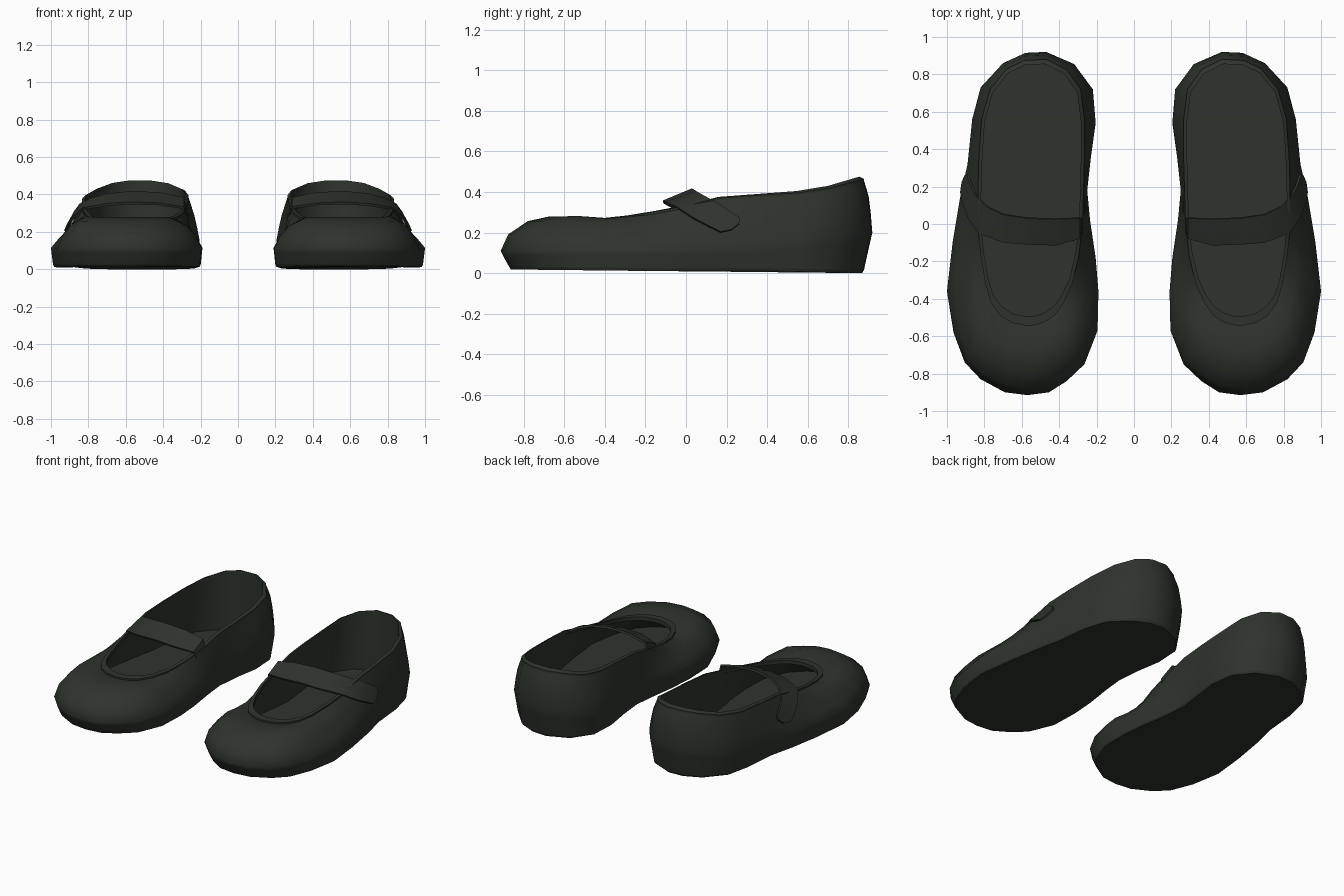
import bpy
import bmesh
from mathutils import Vector

old = bpy.data.objects.get("Cube")
if old:
    bpy.data.objects.remove(old, do_unlink=True)

leather = bpy.data.materials.new("dark green leather")
leather.use_nodes = True
colour = (0.027, 0.034, 0.026, 1)
leather.diffuse_color = colour
bsdf = leather.node_tree.nodes["Principled BSDF"]
bsdf.inputs["Base Color"].default_value = colour
bsdf.inputs["Roughness"].default_value = 0.7


def interp(value, table):
    """Piecewise linear lookup in a list of (position, result) pairs."""
    if value <= table[0][0]:
        return table[0][1]
    for (a, va), (b, vb) in zip(table, table[1:]):
        if value <= b:
            return va + (vb - va) * (value - a) / (b - a)
    return table[-1][1]


def finish(name, bm, sharp):
    """Turn a bmesh into a shaded object, mirrored to make the pair."""
    bmesh.ops.recalc_face_normals(bm, faces=bm.faces)
    mesh = bpy.data.meshes.new(name)
    bm.to_mesh(mesh)
    bm.free()
    mesh.materials.append(leather)
    obj = bpy.data.objects.new(name, mesh)
    bpy.context.collection.objects.link(obj)
    bpy.ops.object.select_all(action='DESELECT')
    obj.select_set(True)
    bpy.context.view_layer.objects.active = obj
    bpy.ops.object.shade_smooth_by_angle(angle=sharp)
    obj.modifiers.new("pair", 'MIRROR')
    return obj


def loft(name, rings, closed=True, cap=False, flip=False, thickness=0, sharp=0.7):
    """Skin a series of matching rings, optionally capping the last one."""
    bm = bmesh.new()
    rows = [[bm.verts.new(p) for p in ring] for ring in rings]
    count = len(rings[0])
    for low, high in zip(rows, rows[1:]):
        for i in range(count if closed else count - 1):
            j = (i + 1) % count
            bm.faces.new((low[i], low[j], high[j], high[i]))
    if cap:
        bm.faces.new(rows[-1])
    if thickness:
        bmesh.ops.recalc_face_normals(bm, faces=bm.faces)
        bmesh.ops.solidify(bm, geom=bm.faces[:], thickness=thickness)
    obj = finish(name, bm, sharp)
    if flip:
        obj.data.flip_normals()


def scaled(ring, centre, sx, sy):
    cx, cy = centre
    return [(cx + (x - cx) * sx, cy + (y - cy) * sy) for x, y in ring]


def raised(ring, height):
    return [Vector((x, y, height(y))) for x, y in ring]


# Widest outline of one shoe, from the toe round by the outer side
outline = [(.57, -.915), (.69, -.9), (.82, -.83), (.905, -.74), (.965, -.58),
           (1, -.36), (.97, -.1), (.93, .14), (.89, .32), (.865, .56),
           (.82, .73), (.7, .86), (.58, .915), (.47, .92), (.32, .855),
           (.22, .72), (.205, .54), (.23, .36), (.25, .18), (.235, .02),
           (.205, -.18), (.19, -.36), (.195, -.57), (.265, -.75),
           (.36, -.84), (.455, -.9)]
# Matching outer edge of the foot opening
opening = [(.57, -.545), (.65, -.53), (.715, -.49), (.765, -.42), (.795, -.32),
           (.82, -.17), (.835, -.02), (.835, .16), (.83, .34), (.815, .56),
           (.77, .72), (.68, .83), (.585, .875), (.47, .88), (.36, .825),
           (.285, .72), (.265, .56), (.265, .36), (.27, .18), (.275, 0),
           (.295, -.17), (.33, -.32), (.375, -.42), (.425, -.49),
           (.48, -.525), (.525, -.54)]


def rim_height(y):
    return interp(y, [(-.5, .268), (-.35, .275), (-.2, .298), (0, .335),
                      (.15, .375), (.55, .405), (.7, .43), (.87, .48)])


def edge_height(y):
    return rim_height(y) - interp(y, [(-.5, .012), (.4, .018), (.85, .028)])


def sole_height(y):
    return interp(y, [(-.9, .018), (0, .008), (.4, .012), (.8, 0)])


# Sole: thin slab closed underneath
foot = (.57, 0)
tread = scaled(outline, foot, .96, .945)
welt = scaled(outline, foot, .975, .955)
loft("sole", [raised(welt, lambda y: sole_height(y) + .014),
              raised(tread, sole_height)], cap=True)

# Upper: rounded over the toe, straighter along the sides
wide = raised(outline, lambda y: interp(y, [(-.9, .11), (.3, .12), (.9, .2)]))
edge = raised(opening, edge_height)
rings = [raised(welt, lambda y: sole_height(y) + .014),
         [a.lerp(Vector((b[0], b[1], .02)), .25) for a, b in zip(wide, welt)]]
for t, across, up in [(0, 0, 0), (.25, .1, .55), (.5, .36, 1), (.75, .65, 1.16), (1, 1, 1)]:
    ring = []
    for low, high in zip(wide, edge):
        bulge = interp(low.y, [(-.75, 1), (-.57, .6), (-.36, .12), (-.1, 0),
                               (.5, .15), (.9, .4)])
        top = min(up, 1) if low.y > -.3 else up
        h = t + (across - t) * bulge
        v = t + (top - t) * bulge
        point = low.lerp(high, h)
        point.z = low.z + (high.z - low.z) * v
        ring.append(point)
    rings.append(ring)
loft("upper", rings, sharp=1.5)

# Raised trim round the opening
middle = (.555, .17)
inner = []
for x, y in opening:
    f = interp(y, [(-.5, .93), (0, .955), (.8, .965)])
    inner += scaled([(x, y)], middle, .935, f)
top = raised(inner, rim_height)
lip = [p + Vector((0, 0, .011)) for p in edge]
loft("opening_trim", [edge, lip, top, [p - Vector((0, 0, .025)) for p in top]])

# Lining and insole
insole = raised(scaled(outline, foot, .92, .93), lambda y: .05)
loft("lining", [[p - Vector((0, 0, .01)) for p in top], insole], flip=True)
loft("insole", [[p - Vector((0, 0, .01)) for p in insole], insole], cap=True)

# Strap over the instep, ending in a rounded tab on the outer side
front = [(.275, -.06, .29), (.29, -.08, .335), (.42, -.115, .355),
         (.57, -.11, .36), (.7, -.1, .352), (.83, -.05, .33),
         (.888, .03, .278), (.918, .11, .235), (.93, .17, .205),
         (.922, .225, .215)]
back = [(.275, .03, .33), (.29, .03, .385), (.42, .025, .412),
        (.57, .03, .418), (.7, .05, .405), (.785, .09, .382),
        (.848, .15, .35), (.877, .21, .31), (.895, .265, .275),
        (.905, .262, .245)]
loft("strap", [[Vector(p) for p in front], [Vector(p) for p in back]],
     closed=False, thickness=.014)
